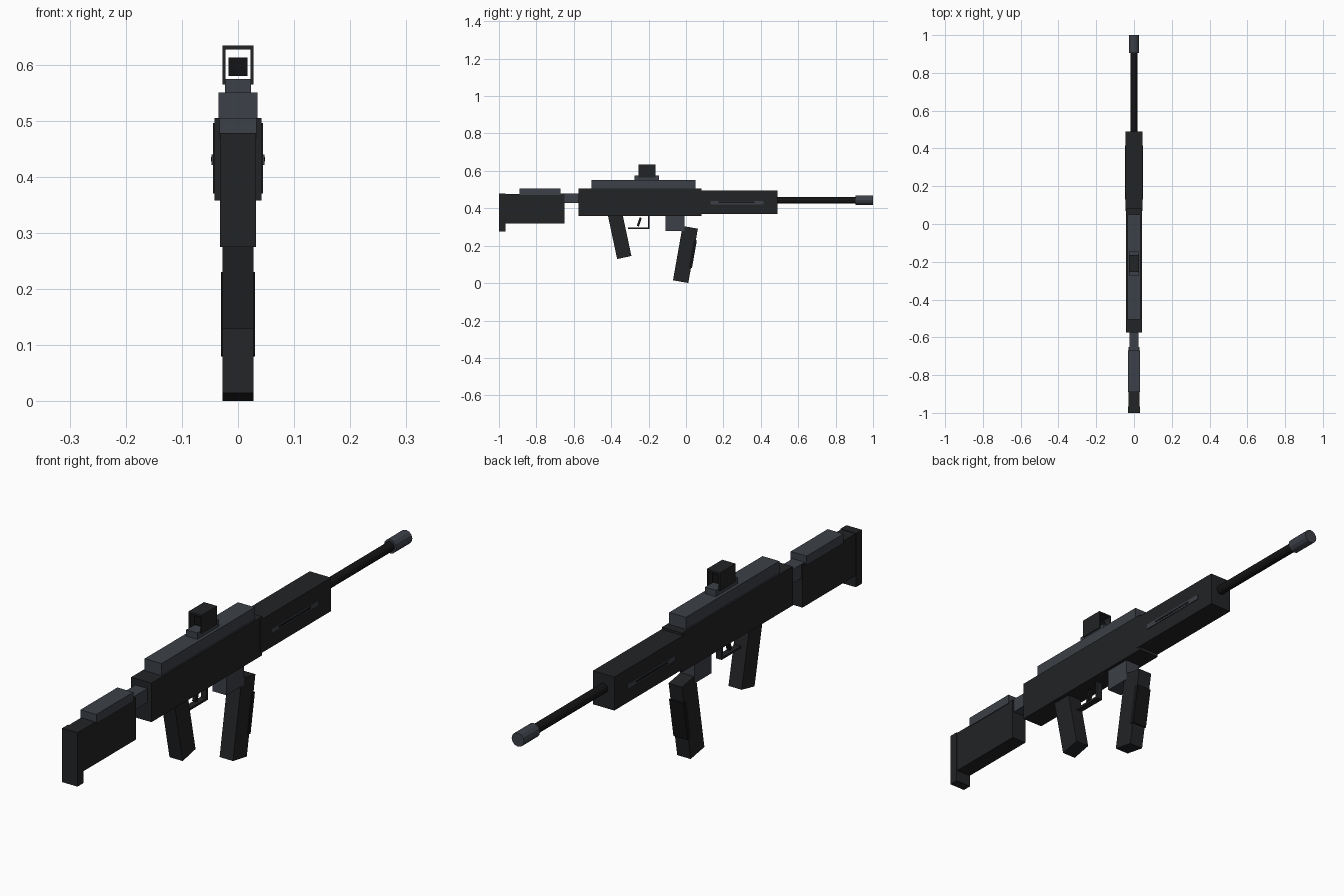
import bpy
from math import radians

if "Cube" in bpy.data.objects:
    bpy.data.objects.remove(bpy.data.objects["Cube"])


def material(name, rgb):
    m = bpy.data.materials.new(name)
    m.diffuse_color = (*rgb, 1)
    m.use_nodes = True
    m.node_tree.nodes["Principled BSDF"].inputs["Base Color"].default_value = m.diffuse_color
    return m


DARK = material("dark_polymer", (0.016, 0.017, 0.019))
GREY = material("grey_metal", (0.045, 0.051, 0.063))
BLACK = material("black", (0.007, 0.007, 0.008))


def box(name, x, y, z, mat):
    """Box from (min, max) ranges."""
    bpy.ops.mesh.primitive_cube_add(size=1, location=[sum(r) / 2 for r in (x, y, z)])
    ob = bpy.context.object
    ob.name = name
    ob.scale = [r[1] - r[0] for r in (x, y, z)]
    ob.data.materials.append(mat)
    return ob


def centred(name, half, y, z, mat):
    return box(name, (-half, half), y, z, mat)


def tilted(name, centre, size, degrees, mat):
    """Box leaning in the side plane."""
    bpy.ops.mesh.primitive_cube_add(size=1, location=centre, rotation=(radians(degrees), 0, 0))
    ob = bpy.context.object
    ob.name = name
    ob.scale = size
    ob.data.materials.append(mat)
    return ob


def rod(name, radius, y0, y1, z, mat, sides=12):
    bpy.ops.mesh.primitive_cylinder_add(vertices=sides, radius=radius, depth=y1 - y0,
                                        location=(0, (y0 + y1) / 2, z),
                                        rotation=(radians(90), 0, 0))
    ob = bpy.context.object
    ob.name = name
    ob.data.materials.append(mat)


# Stock
centred("stock", 0.030, (-0.97, -0.65), (0.318, 0.476), DARK)
centred("butt_plate", 0.032, (-1.0, -0.965), (0.275, 0.478), DARK)
centred("cheek_rest", 0.033, (-0.89, -0.67), (0.47, 0.505), GREY)
centred("stock_connector", 0.025, (-0.68, -0.56), (0.427, 0.48), GREY)

# Body
centred("receiver", 0.042, (-0.575, 0.083), (0.358, 0.505), DARK)
centred("top_cover", 0.035, (-0.505, 0.05), (0.50, 0.55), GREY)
centred("handguard", 0.0445, (0.07, 0.49), (0.37, 0.496), DARK)

# Handguard side slots
for side, label in ((-1, "left"), (1, "right")):
    box("slot_plate_" + label, sorted((side * 0.04, side * 0.0475)), (0.13, 0.415), (0.421, 0.44), GREY)
    box("slot_" + label, sorted((side * 0.042, side * 0.0482)), (0.175, 0.365), (0.427, 0.435), BLACK)

# Barrel
rod("barrel", 0.018, 0.47, 0.92, 0.443, BLACK)
rod("muzzle", 0.026, 0.905, 1.0, 0.443, GREY)

# Open square sight
SIGHT_Y = (-0.255, -0.163)
centred("sight_base", 0.023, (-0.275, -0.145), (0.545, 0.574), GREY)
for side, label in ((-1, "left"), (1, "right")):
    box("sight_wall_" + label, sorted((side * 0.022, side * 0.0275)), SIGHT_Y, (0.565, 0.633), DARK)
centred("sight_roof", 0.0275, SIGHT_Y, (0.627, 0.634), DARK)
centred("sight_lens", 0.017, (-0.235, -0.183), (0.58, 0.613), BLACK)

# Grip and trigger
tilted("pistol_grip", (0, -0.357, 0.264), (0.055, 0.078, 0.26), 12, DARK)
centred("trigger_guard_bottom", 0.012, (-0.31, -0.195), (0.290, 0.298), DARK)
centred("trigger_guard_front", 0.012, (-0.203, -0.195), (0.290, 0.362), DARK)
tilted("trigger", (0, -0.25, 0.327), (0.014, 0.012, 0.048), -18, BLACK)

# Magazine
centred("magazine_well", 0.030, (-0.11, -0.008), (0.278, 0.362), GREY)
tilted("magazine", (0, -0.003, 0.153), (0.056, 0.083, 0.295), -10, DARK)
tilted("magazine_rib", (0, 0.036, 0.155), (0.060, 0.018, 0.15), -10, BLACK)
